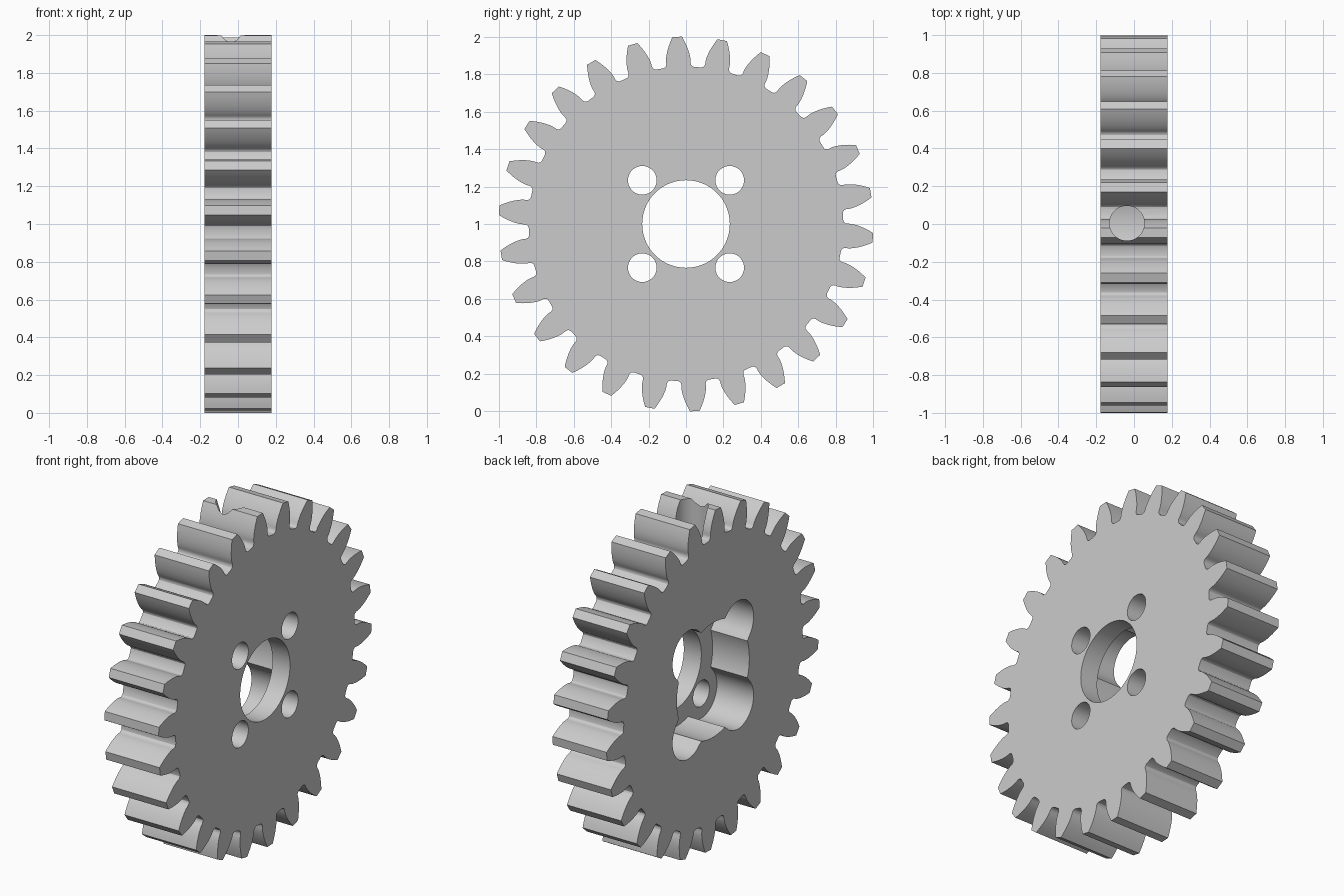
import bpy, bmesh
from math import sin, cos, tan, acos, pi, radians, sqrt
from mathutils import Matrix

cube = bpy.data.objects.get("Cube")
if cube:
    bpy.data.objects.remove(cube, do_unlink=True)

TEETH = 26
TIP, PITCH, ROOT = 1.001, 0.929, 0.84
BASE = PITCH * cos(radians(20))
HALF = 0.178               # half the gear thickness
FLOOR = 0.063              # x of the recess floor
TURN = radians(-2.7)       # angle of the tooth nearest the top

steel = bpy.data.materials.new("light_grey")
steel.use_nodes = True
GREY = (0.6, 0.6, 0.6, 1)
steel.diffuse_color = GREY
steel.node_tree.nodes["Principled BSDF"].inputs["Base Color"].default_value = GREY


def extrude_profile(name, polar, x0, x1):
    """Prism along x from (radius, angle) pairs; the angle runs from +z to +y."""
    bm = bmesh.new()
    ring = [bm.verts.new((x0, r * sin(a), 1 + r * cos(a))) for r, a in polar]
    face = bm.faces.new(ring)
    new = bmesh.ops.extrude_face_region(bm, geom=[face])["geom"]
    moved = [v for v in new if isinstance(v, bmesh.types.BMVert)]
    bmesh.ops.translate(bm, verts=moved, vec=(x1 - x0, 0, 0))
    return finish(name, bm)


def cylinder(name, radius, depth, centre, axis):
    bm = bmesh.new()
    matrix = Matrix.Translation(centre)
    if axis == "X":
        matrix = matrix @ Matrix.Rotation(pi / 2, 4, "Y")
    bmesh.ops.create_cone(bm, cap_ends=True, segments=64, radius1=radius,
                          radius2=radius, depth=depth, matrix=matrix)
    return finish(name, bm)


def finish(name, bm):
    bmesh.ops.recalc_face_normals(bm, faces=bm.faces[:])
    mesh = bpy.data.meshes.new(name)
    bm.to_mesh(mesh)
    bm.free()
    mesh.materials.append(steel)
    obj = bpy.data.objects.new(name, mesh)
    bpy.context.collection.objects.link(obj)
    return obj


def cut(target, cutter):
    cutter.hide_render = True
    mod = target.modifiers.new("cut", "BOOLEAN")
    mod.operation, mod.solver, mod.object = "DIFFERENCE", "EXACT", cutter
    bpy.ops.object.select_all(action="DESELECT")
    bpy.context.view_layer.objects.active = target
    target.select_set(True)
    bpy.ops.object.modifier_apply(modifier=mod.name)
    bpy.data.objects.remove(cutter, do_unlink=True)


def flank_angle(r):
    """Half the tooth angle at radius r on an involute flank."""
    a = acos(min(1, BASE / r))
    p = radians(20)
    return pi / (2 * TEETH) + (tan(p) - p) - (tan(a) - a)


# Half a tooth: root fillet, then involute flank up to the tip
foot = flank_angle(BASE)
half = [(ROOT, foot + 0.025), (ROOT + 0.003, foot + 0.012),
        (ROOT + 0.01, foot + 0.004), (ROOT + 0.021, foot)]
for i in range(9):
    r = BASE + (TIP - BASE) * i / 8
    half.append((r, flank_angle(r)))
outline = []
for t in range(TEETH):
    mid = TURN + t * 2 * pi / TEETH
    outline += [(r, mid - a) for r, a in half]
    outline += [(r, mid + a) for r, a in reversed(half)]
gear = extrude_profile("gear", outline, -HALF, HALF)

# Four-lobed recess in one face
BOLT, LOBE, HUB = 0.33, 0.147, 0.34
recess = []
for i in range(192):
    a = 2 * pi * i / 192
    off = a % (pi / 2) - pi / 4
    inside = LOBE ** 2 - (BOLT * sin(off)) ** 2
    reach = BOLT * cos(off) + sqrt(inside) if inside > 0 else 0
    recess.append((max(HUB, reach), a))
cut(gear, extrude_profile("recess_cutter", recess, -0.3, FLOOR))

# Centre bore and four bolt holes
cut(gear, cylinder("bore_cutter", 0.234, 1, (0, 0, 1), "X"))
for sy in (-1, 1):
    for sz in (-1, 1):
        spot = (0, sy * BOLT * sin(pi / 4), 1 + sz * BOLT * sin(pi / 4))
        cut(gear, cylinder("bolt_cutter", 0.0765, 1, spot, "X"))

# Radial screw hole from the rim down into the recess
cut(gear, cylinder("screw_cutter", 0.092, 0.9, (-0.037, 0.004, 1.65), "Z"))

bpy.ops.object.select_all(action="DESELECT")
gear.select_set(True)
bpy.context.view_layer.objects.active = gear
bpy.ops.object.shade_smooth_by_angle(angle=radians(30))
